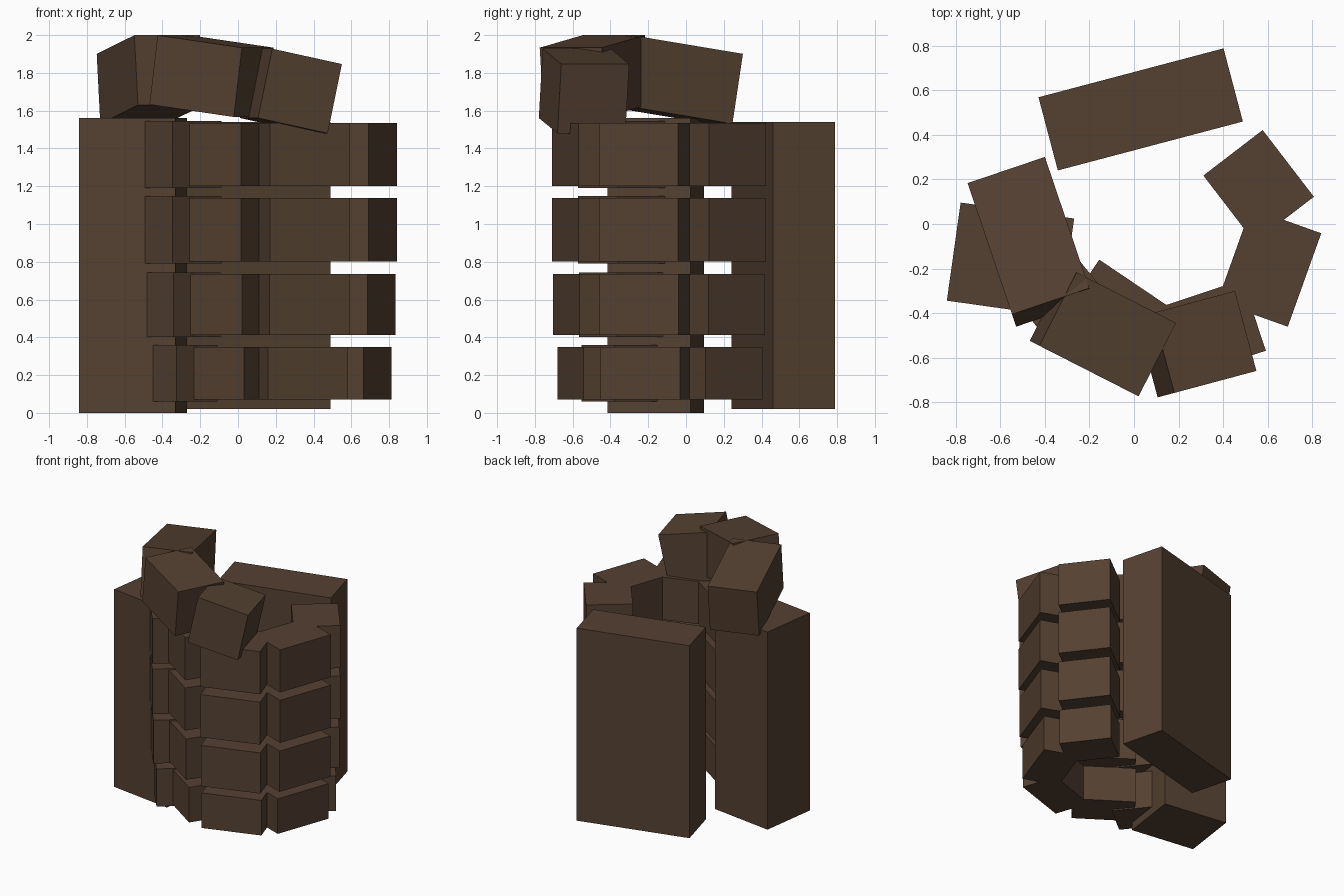
import bpy
from math import radians

if "Cube" in bpy.data.objects:
    bpy.data.objects.remove(bpy.data.objects["Cube"])

skin = bpy.data.materials.new("brown")
skin.diffuse_color = (0.09, 0.052, 0.031, 1)
skin.use_nodes = True
skin.node_tree.nodes["Principled BSDF"].inputs["Base Color"].default_value = skin.diffuse_color


def block(name, center, size, yaw, pitch=0):
    """Box with its length along local x, turned by yaw and dipped by pitch."""
    bpy.ops.mesh.primitive_cube_add(size=1, location=center,
                                    rotation=(0, radians(pitch), radians(yaw)))
    ob = bpy.context.object
    ob.name = name
    ob.scale = size
    bpy.ops.object.transform_apply(location=False, rotation=False, scale=True)
    ob.data.materials.append(skin)
    return ob


# Palm: back slab and heel block
block("palm_slab", (0.03, 0.515, 0.78), (0.86, 0.34, 1.52), 14.8)
block("palm_heel", (-0.555, -0.16, 0.78), (0.515, 0.445, 1.56), -8)

# Curled fingers: segment centre x, y, length, yaw, extra thickness in z
segments = [
    ("knuckle", 0.56, 0.17, 0.378, -52.5, 0.0),
    ("upper", 0.608, -0.195, 0.446, 70.3, 0.0),
    ("middle", 0.328, -0.48, 0.446, 18.3, 0.0),
    ("lower", -0.07, -0.421, 0.434, -34, 0.0),
    ("tip", -0.337, -0.318, 0.38, -51, 0.02),
]
# Rows: centre height and thickness
fingers = [("index", 1.368, 0.336), ("second", 0.97, 0.336),
           ("third", 0.573, 0.322), ("little", 0.21, 0.277)]
for finger, z, t in fingers:
    for seg, x, y, length, yaw, extra in segments:
        block(f"{finger}_finger_{seg}", (x, y, z), (length, t, t + extra), yaw)

# Thumb folded over the top
block("thumb_base", (-0.465, -0.08, 1.765), (0.63, 0.367, 0.375), -71.3, -9)
block("thumb_middle", (-0.14, -0.485, 1.783), (0.505, 0.37, 0.37), -27, 7.5)
block("thumb_tip", (0.28, -0.54, 1.704), (0.39, 0.372, 0.375), 15, 12)
